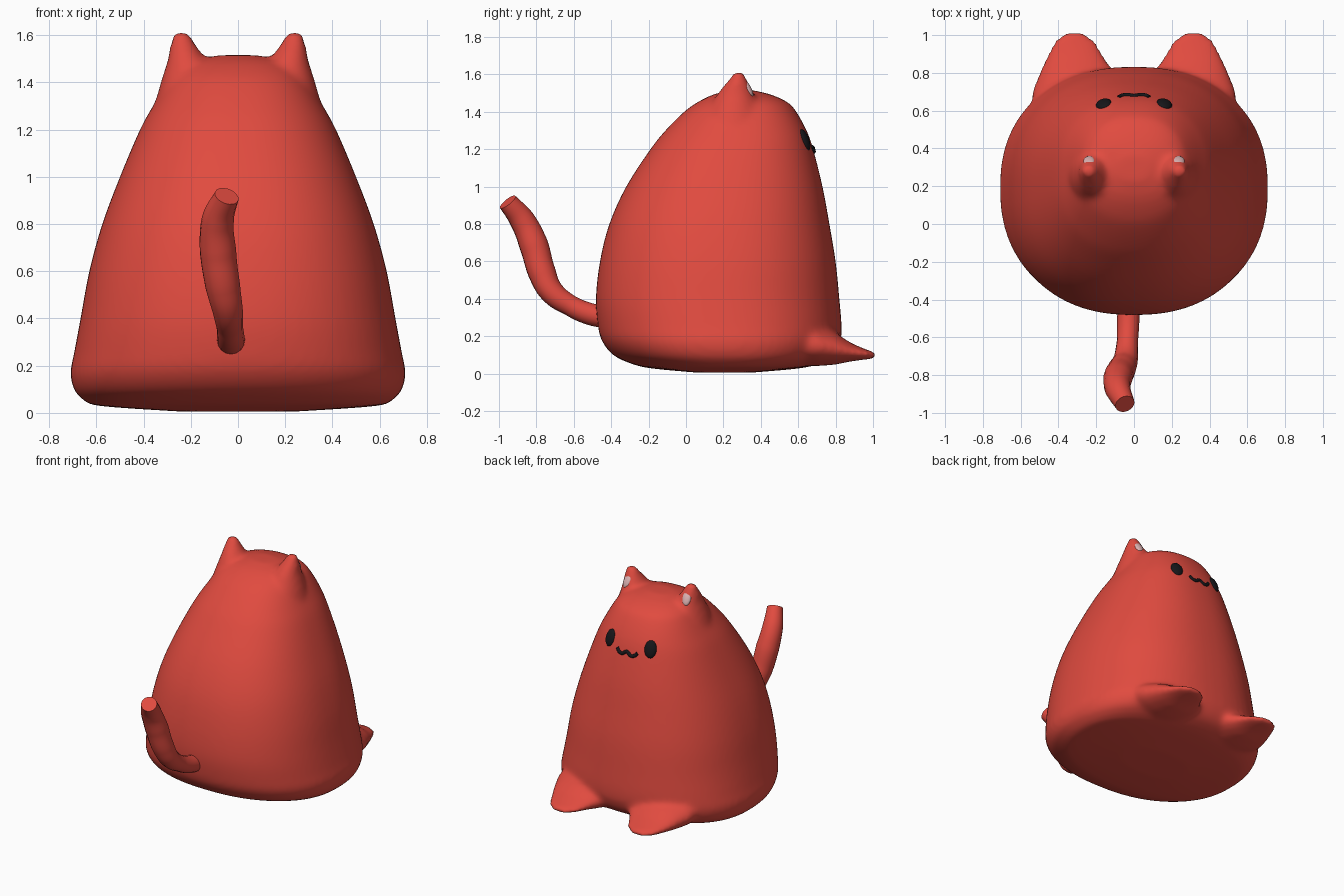
import bpy, bmesh
from math import sin, cos, pi, copysign
from mathutils import Vector, Matrix

if "Cube" in bpy.data.objects:
    bpy.data.objects.remove(bpy.data.objects["Cube"])


def material(name, rgb):
    m = bpy.data.materials.new(name)
    m.diffuse_color = (*rgb, 1)
    m.use_nodes = True
    m.node_tree.nodes["Principled BSDF"].inputs["Base Color"].default_value = m.diffuse_color
    return m


RED = material("red", (0.75, 0.07, 0.05))
BLACK = material("black", (0.008, 0.008, 0.01))
PINK = material("pale_pink", (0.72, 0.45, 0.45))

# Body profile: z, back y, front y, half width
PROFILE = [(.006, .05, .36, .25), (.03, -.2, .62, .59), (.06, -.31, .73, .66),
           (.1, -.39, .79, .695), (.17, -.447, .825, .71), (.25, -.47, .832, .695),
           (.4, -.482, .82, .667), (.6, -.46, .80, .63), (.8, -.41, .767, .575),
           (1.0, -.32, .73, .5), (1.2, -.19, .68, .415), (1.3, -.11, .645, .36),
           (1.4, -.01, .59, .30), (1.45, .06, .545, .26), (1.49, .14, .46, .19),
           (1.515, .23, .36, .08)]
POWER = 2.3


def profile_at(t):
    """Smooth curve through the profile rows, t counted in rows."""
    n = len(PROFILE)
    i = min(int(t), n - 2)
    f = t - i
    rows = [PROFILE[min(max(k, 0), n - 1)] for k in range(i - 1, i + 3)]
    return [.5 * (2 * b + (c - a) * f + (2 * a - 5 * b + 4 * c - d) * f * f
                  + (3 * b - a - 3 * c + d) * f ** 3) for a, b, c, d in zip(*rows)]


def face_y(x, z):
    """y of the face side of the body at a given x and z."""
    for a, b in zip(PROFILE, PROFILE[1:]):
        if a[0] <= z <= b[0]:
            f = (z - a[0]) / (b[0] - a[0])
            _, y0, y1, w = [p + (q - p) * f for p, q in zip(a, b)]
            return (y0 + y1) / 2 + (y1 - y0) / 2 * (1 - abs(x / w) ** POWER) ** (1 / POWER)


def loft(bm, sections, u, v, power=2.0, sides=48):
    """Closed skin through superellipse sections: (centre, radius u, radius v)."""
    rings = []
    for c, ru, rv in sections:
        ring = []
        for k in range(sides):
            a = 2 * pi * k / sides
            p = copysign(abs(cos(a)) ** (2 / power), cos(a))
            q = copysign(abs(sin(a)) ** (2 / power), sin(a))
            ring.append(bm.verts.new(Vector(c) + u * (p * ru) + v * (q * rv)))
        rings.append(ring)
    for r, s in zip(rings, rings[1:]):
        for k in range(sides):
            j = (k + 1) % sides
            bm.faces.new((r[k], r[j], s[j], s[k]))
    bm.faces.new(rings[0][::-1])
    bm.faces.new(rings[-1])


def finish(name, bm, mat):
    bmesh.ops.recalc_face_normals(bm, faces=bm.faces)
    me = bpy.data.meshes.new(name)
    bm.to_mesh(me)
    bm.free()
    me.materials.append(mat)
    for p in me.polygons:
        p.use_smooth = True
    ob = bpy.data.objects.new(name, me)
    bpy.context.collection.objects.link(ob)
    return ob


X, Y, Z = Vector((1, 0, 0)), Vector((0, 1, 0)), Vector((0, 0, 1))

# Body, ears and feet, fused into one soft skin
bm = bmesh.new()
steps = (len(PROFILE) - 1) * 4
rows = [profile_at(i / 4) for i in range(steps + 1)]
loft(bm, [((0, (a + b) / 2, z), w, (b - a) / 2) for z, a, b, w in rows], X, Y, POWER, 72)
for s in (-1, 1):
    loft(bm, [((s * .19, .25, 1.25), .18, .20), ((s * .20, .255, 1.4), .127, .145),
              ((s * .218, .265, 1.5), .078, .095), ((s * .235, .277, 1.57), .05, .05),
              ((s * .24, .283, 1.615), .028, .022)], X, Y)
    loft(bm, [((s * .28, .45, .17), .27, .13), ((s * .29, .70, .15), .25, .11),
              ((s * .30, .80, .133), .20, .085), ((s * .31, .88, .115), .155, .05),
              ((s * .315, .96, .103), .115, .027), ((s * .315, 1.0, .098), .075, .02),
              ((s * .315, 1.012, .097), .04, .015)], X, Z)
body = finish("body", bm, RED)
mod = body.modifiers.new("fuse", 'REMESH')
mod.mode = 'VOXEL'
mod.voxel_size = .018
mod.use_smooth_shade = True
mod = body.modifiers.new("soften", 'SMOOTH')
mod.factor = .5
mod.iterations = 8


def tube(name, points, radius, mat, sides):
    """Smooth tube through (x, y, z, relative radius) points."""
    cu = bpy.data.curves.new(name, 'CURVE')
    cu.dimensions = '3D'
    cu.bevel_depth = radius
    cu.bevel_resolution = sides
    cu.use_fill_caps = True
    cu.resolution_u = 8
    sp = cu.splines.new('BEZIER')
    sp.bezier_points.add(len(points) - 1)
    for b, (x, y, z, r) in zip(sp.bezier_points, points):
        b.co = (x, y, z)
        b.radius = r
        b.handle_left_type = b.handle_right_type = 'AUTO'
    cu.materials.append(mat)
    ob = bpy.data.objects.new(name, cu)
    bpy.context.collection.objects.link(ob)


# Tail
tube("tail", [(-.03, -.40, .30, .95), (-.03, -.50, .315, .95), (-.035, -.62, .365, .9),
              (-.045, -.72, .44, 1.05), (-.065, -.77, .54, 1.2), (-.085, -.815, .69, 1.25),
              (-.085, -.875, .82, 1.1), (-.048, -.953, .918, .85)], .062, RED, 6)

# Mouth: a small double-dip line lying on the face
mouth = [(-.08, 1.213), (-.06, 1.193), (-.035, 1.188), (0, 1.207),
         (.035, 1.188), (.06, 1.193), (.08, 1.213)]
tube("mouth", [(x, face_y(x, z), z, 1) for x, z in mouth], .012, BLACK, 3)


def button(name, centre, radii, tilt, turn, mat):
    bm = bmesh.new()
    bmesh.ops.create_uvsphere(bm, u_segments=24, v_segments=14, radius=1)
    bm.transform(Matrix.Translation(centre) @ Matrix.Rotation(turn, 4, 'Z')
                 @ Matrix.Rotation(tilt, 4, 'X') @ Matrix.Diagonal((*radii, 1)))
    finish(name, bm, mat)


# Eyes and inner ears
for s, side in ((-1, "left"), (1, "right")):
    button("eye_" + side, (s * .16, face_y(.16, 1.25) - .004, 1.25),
           (.042, .022, .06), .35, -s * .3, BLACK)
    button("inner_ear_" + side, (s * .238, .332, 1.525),
           (.03, .016, .05), .5, -s * .2, PINK)
